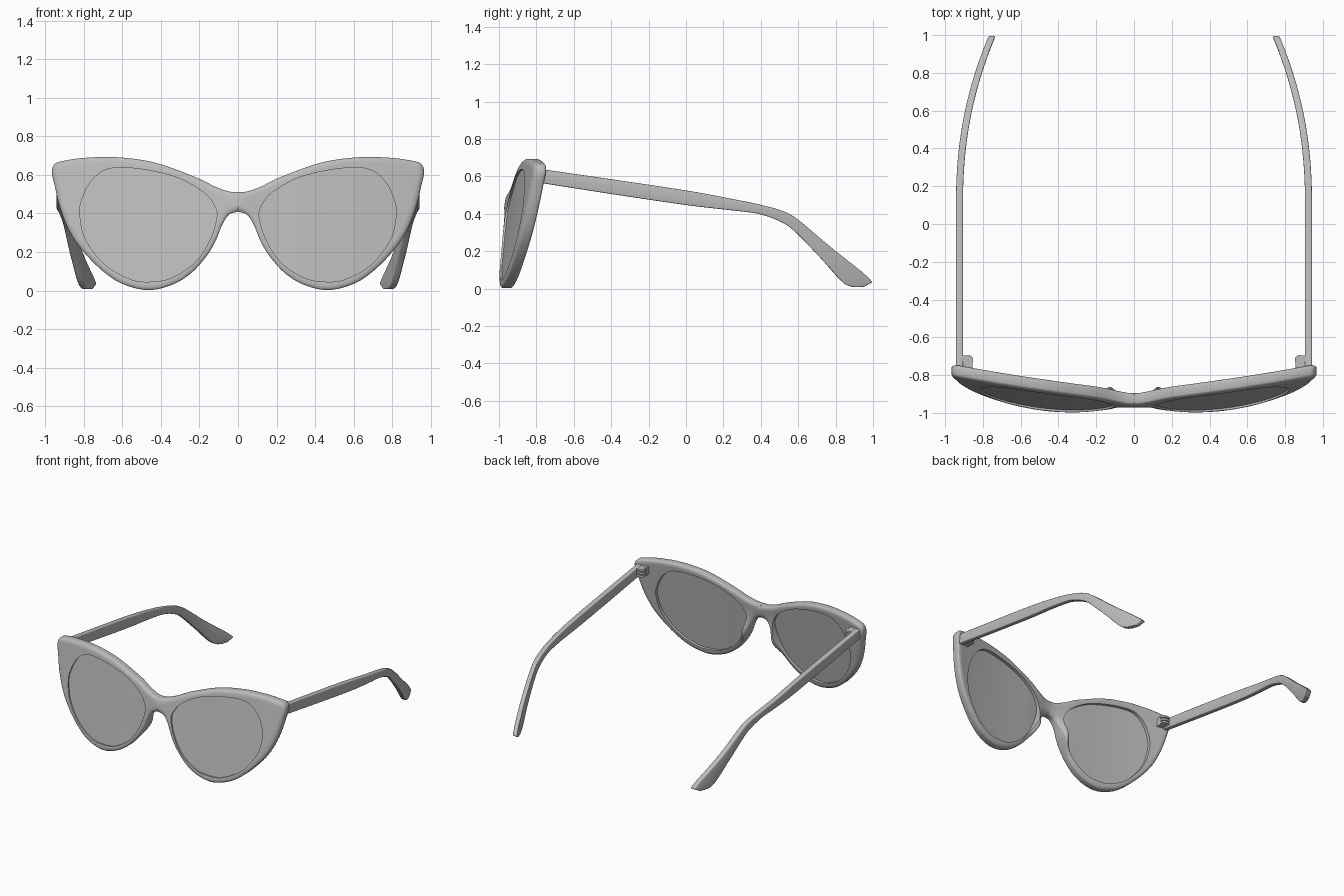
import bpy, bmesh, math
from mathutils import Vector, kdtree

if "Cube" in bpy.data.objects:
    bpy.data.objects.remove(bpy.data.objects["Cube"])

grey = bpy.data.materials.new("plain grey")
grey.use_nodes = True
colour = (0.5, 0.5, 0.5, 1)
grey.diffuse_color = colour
grey.node_tree.nodes["Principled BSDF"].inputs["Base Color"].default_value = colour

HALF = 0.035                      # half thickness of the frame
CENTRE = Vector((0.47, 0.36))     # middle of one lens


def smooth_path(points, steps, closed=False):
    """Catmull-Rom path through 2D points."""
    p = [Vector(q) for q in points]
    p = [p[-1]] + p + p[:2] if closed else [p[0]] + p + [p[-1]]
    path = []
    for a, b, c, d in zip(p, p[1:], p[2:], p[3:]):
        for i in range(steps):
            t = i / steps
            path.append(0.5 * (2 * b + (c - a) * t + (2 * a - 5 * b + 4 * c - d) * t ** 2
                               + (3 * b - a - 3 * c + d) * t ** 3))
    return path if closed else path + [p[-1]]


def middle_y(p):
    """Depth of the curved, tilted sheet the front follows."""
    return -0.985 + 0.118 * p.x ** 2 + 0.155 * p.y - 0.02 * math.exp(-(p.x / 0.12) ** 2)


def finish(bm, name, angle=35, bevel=0):
    bmesh.ops.remove_doubles(bm, verts=bm.verts, dist=1e-5)
    bmesh.ops.recalc_face_normals(bm, faces=bm.faces)
    mesh = bpy.data.meshes.new(name)
    bm.to_mesh(mesh)
    bm.free()
    mesh.materials.append(grey)
    ob = bpy.data.objects.new(name, mesh)
    bpy.context.collection.objects.link(ob)
    bpy.ops.object.select_all(action="DESELECT")
    ob.select_set(True)
    bpy.context.view_layer.objects.active = ob
    if bevel:
        mod = ob.modifiers.new("soft edges", "BEVEL")
        mod.width, mod.segments, mod.limit_method = bevel, 3, "ANGLE"
        bpy.ops.object.modifier_apply(modifier=mod.name)
    bpy.ops.object.shade_smooth_by_angle(angle=math.radians(angle))
    mirror = ob.modifiers.new("other side", "MIRROR")
    mirror.merge_threshold = 0.0005
    return ob


def bridge(bm, a, b, skip=()):
    n = len(a)
    for i in range(n):
        if i not in skip:
            j = (i + 1) % n
            bm.faces.new((a[i], a[j], b[j], b[i]))


# Half outline of the frame, from the bridge top round to the bridge underside
outline = [(0, .51), (.05, .515), (.12, .54), (.2, .58), (.3, .62), (.4, .655), (.5, .678),
           (.65, .693), (.8, .688), (.91, .672), (.952, .655), (.965, .615), (.95, .54),
           (.92, .42), (.87, .3), (.8, .2), (.7, .1), (.6, .035), (.47, .003), (.35, .027),
           (.25, .085), (.17, .17), (.12, .25), (.08, .345), (.045, .395), (0, .41)]
lens_outline = [(.11, .385), (.128, .45), (.18, .51), (.3, .58), (.455, .622), (.61, .638),
                (.70, .62), (.767, .56), (.81, .47), (.82, .395), (.79, .265), (.69, .135),
                (.56, .06), (.455, .046), (.34, .068), (.22, .15), (.145, .265)]

edge = smooth_path(outline, 8)
dense = smooth_path(outline, 60)
tree = kdtree.KDTree(len(dense))
for i, p in enumerate(dense):
    tree.insert((p.x, p.y, 0), i)
tree.balance()
free = len(edge)
outer = edge + [Vector((0, .41 + .1 * i / 5)) for i in range(1, 5)]
seam = range(free - 1, len(outer))      # side lying on the mirror plane

rays = [((q - CENTRE).normalized(), q) for q in smooth_path(lens_outline, 50, True)]
inner = []
for p in outer:
    way = (p - CENTRE).normalized()
    inner.append(max(rays, key=lambda r: r[0].dot(way))[1])

# Frame front: rings from the outline to the lens opening, rounded at the edge
bm = bmesh.new()
rings = {1: [], -1: []}
STEPS = 14
for side in rings:
    for k in range(STEPS + 1):
        t = (k / STEPS) ** 1.6
        ring = []
        for p, q in zip(outer, inner):
            s = p.lerp(q, t)
            d = min(tree.find((s.x, s.y, 0))[2] / 0.03, 1)
            h = HALF * (0.5 + 0.5 * math.sqrt(1 - (1 - d) ** 2))
            if side > 0:    # nose pads swell from the back
                away = ((s.x - .12) / .05) ** 2 + ((s.y - .27) / .1) ** 2
                h += 0.05 * math.exp(-away)
            ring.append(bm.verts.new((s.x, middle_y(s) + side * h, s.y)))
        rings[side].append(ring)
    for a, b in zip(rings[side], rings[side][1:]):
        bridge(bm, a, b)
bridge(bm, rings[1][0], rings[-1][0], seam)
bridge(bm, rings[1][-1], rings[-1][-1])
finish(bm, "frame_front")

# Lenses: thin curved shells seated in the openings
bm = bmesh.new()
rim = smooth_path(lens_outline, 6, True)
rims = []
for offset in (-0.024, 0.012):
    previous = None
    for k in range(10):
        scale = 1.015 * (1 - k / 10)
        ring = []
        for q in rim:
            s = CENTRE + (q - CENTRE) * scale
            ring.append(bm.verts.new((s.x, middle_y(s) + offset, s.y)))
        if previous:
            bridge(bm, previous, ring)
        else:
            rims.append(ring)
        previous = ring
    hub = bm.verts.new((CENTRE.x, middle_y(CENTRE) + offset, CENTRE.y))
    for a, b in zip(previous, previous[1:] + previous[:1]):
        bm.faces.new((a, b, hub))
bridge(bm, *rims)
finish(bm, "lenses")

# Temples: side profile strip given width, curving inward behind the ear
upper = smooth_path([(-.79, .641), (-.4, .585), (0, .525), (.25, .479), (.405, .447), (.53, .41),
                     (.61, .36), (.77, .225), (.94, .09), (.997, .035)], 6)
lower = smooth_path([(-.79, .567), (-.4, .506), (0, .447), (.25, .418), (.39, .399), (.5, .36),
                     (.58, .307), (.715, .168), (.85, .025), (.95, .008)], 6)
bm = bmesh.new()


def temple_vert(p, side):
    x = 0.924 - 0.175 * (max(p.x - 0.1, 0) / 0.9) ** 2.2
    return bm.verts.new((x + side * 0.0185, p.x, p.y))


loops = [[temple_vert(p, s) for p, s in ((u, 1), (u, -1), (l, -1), (l, 1))]
         for u, l in zip(upper, lower)]
for a, b in zip(loops, loops[1:]):
    bridge(bm, a, b)
bm.faces.new(loops[0])
bm.faces.new(loops[-1])
finish(bm, "temples", bevel=0.007)

# Hinges: mounting block with stacked knuckles
bm = bmesh.new()


def block(x, y, z, sx, sy, sz):
    made = bmesh.ops.create_cube(bm, size=1)["verts"]
    bmesh.ops.scale(bm, verts=made, vec=(sx, sy, sz))
    bmesh.ops.translate(bm, verts=made, vec=(x, y, z))


block(.88, -.76, .6, .05, .05, .06)
for z in (.578, .6, .622):
    made = bmesh.ops.create_cone(bm, cap_ends=True, segments=20, radius1=.026, radius2=.026,
                                 depth=.015)["verts"]
    bmesh.ops.translate(bm, verts=made, vec=(.877, -.72, z))
    block(.895, -.72, z, .03, .05, .015)
finish(bm, "hinges")
